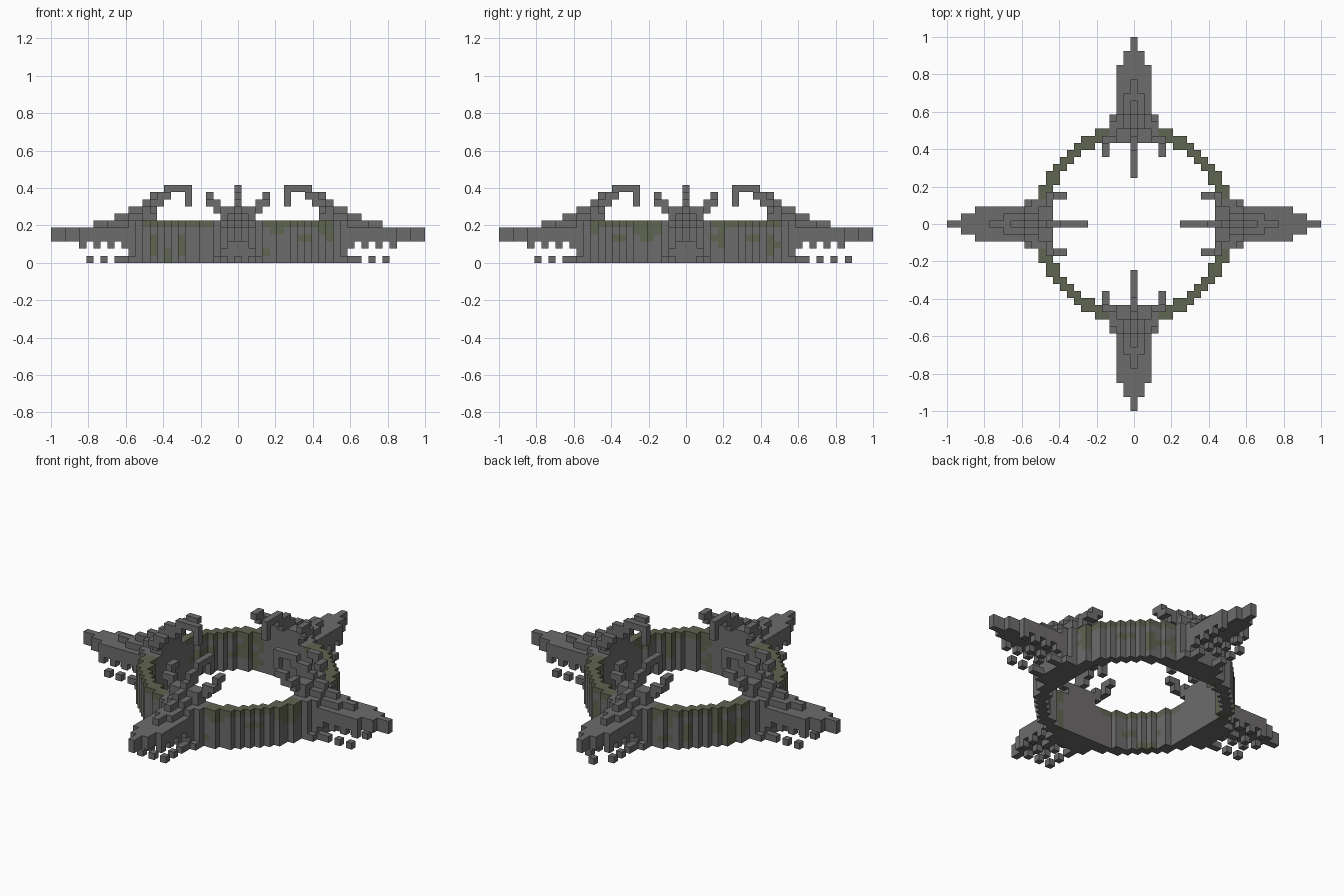
import bpy, math, random
from mathutils import Vector

random.seed(4)
V = 2 / 53  # edge length of one block

cube = bpy.data.objects.get("Cube")
if cube:
    bpy.data.objects.remove(cube)


def material(name, rgb):
    m = bpy.data.materials.new(name)
    m.use_nodes = True
    m.diffuse_color = (*rgb, 1)
    bsdf = m.node_tree.nodes["Principled BSDF"]
    bsdf.inputs["Base Color"].default_value = (*rgb, 1)
    bsdf.inputs["Roughness"].default_value = 0.9
    return m


STONE = material("grey stone", (0.155, 0.15, 0.15))
MOSS = material("mossy stone", (0.118, 0.128, 0.082))

AXES = [Vector(a) for a in ((1, 0, 0), (0, 1, 0), (0, 0, 1))]


def block_object(name, cells, mossy=frozenset()):
    """Mesh of unit blocks, keeping only the exposed faces."""
    verts, faces, mats = {}, [], []
    for c in sorted(cells):
        centre = Vector(c) + Vector((0, 0, 0.5))
        for i in range(3):
            for s in (-1, 1):
                n = AXES[i] * s
                if tuple(int(a + b) for a, b in zip(c, n)) in cells:
                    continue
                u, w = AXES[(i + 1) % 3] * s, AXES[(i + 2) % 3]
                ring = [(-1, -1), (1, -1), (1, 1), (-1, 1)]
                pts = [tuple(centre + (n + u * a + w * b) / 2) for a, b in ring]
                faces.append([verts.setdefault(p, len(verts)) for p in pts])
                mats.append(int(c in mossy))
    mesh = bpy.data.meshes.new(name)
    mesh.from_pydata([Vector(p) * V for p in verts], [], faces)
    mesh.materials.append(STONE)
    mesh.materials.append(MOSS)
    mesh.polygons.foreach_set("material_index", mats)
    mesh.update()
    obj = bpy.data.objects.new(name, mesh)
    bpy.context.collection.objects.link(obj)


def box(r0, r1, half, z0, z1):
    """Blocks from radius r0 to r1, symmetric across the spoke."""
    return {(r, t, z) for r in range(r0, r1 + 1)
            for t in range(-half, half + 1) for z in range(z0, z1 + 1)}


def pair(r0, r1, side, z0, z1):
    """Matching blocks on both sides of the spoke."""
    return {(r, t, z) for r in range(r0, r1 + 1)
            for t in (-side, side) for z in range(z0, z1 + 1)}


def turn(cells, quarter):
    for _ in range(quarter):
        cells = {(-y, x, z) for x, y, z in cells}
    return cells


# Round wall with a mossy top course and scattered moss patches
wall = {(x, y, z) for x in range(-13, 14) for y in range(-13, 14)
        for z in range(6)
        if 12.5 <= math.hypot(x, y) < 14 and min(abs(x), abs(y)) > 3}
seeds = random.sample(sorted(wall), 22)
moss = {c for c in wall if c[2] == 5
        or any(sum(abs(a - b) for a, b in zip(c, s)) < 2 for s in seeds)}
block_object("ring_wall", wall, moss)

# Stepped buttress, widest at the wall and tapering to a point
buttress = (box(12, 14, 3, 0, 5) | box(15, 15, 2, 0, 5) | box(15, 15, 3, 0, 0)
            | box(15, 22, 2, 3, 4) | box(23, 24, 1, 3, 4) | box(25, 26, 0, 3, 4)
            | box(15, 18, 1, 5, 5) | box(19, 20, 0, 5, 5)
            | box(12, 15, 1, 6, 6) | box(16, 17, 0, 6, 6)
            | box(12, 13, 1, 7, 7) | box(14, 15, 0, 7, 7))

# Hooked arm reaching over the opening
arm = (box(11, 13, 0, 8, 8) | box(10, 12, 0, 9, 9)
       | box(7, 10, 0, 10, 10) | box(7, 7, 0, 8, 9))

# Small curved claws beside the arm
claws = (pair(12, 13, 2, 6, 7) | pair(12, 12, 3, 7, 8)
         | pair(11, 12, 4, 8, 8) | pair(10, 11, 4, 9, 9))

# Teeth hanging under the buttress edges
teeth = set()
for r in range(16, 23, 2):
    teeth |= pair(r, r, 2, 2, 2)

# Loose rubble on the ground
rubble = pair(16, 17, 2, 0, 0) | pair(19, 19, 2, 0, 0) | pair(21, 21, 2, 0, 0)

for q, side in enumerate(("left", "back", "right", "front")):
    extra = {"back": box(23, 23, 0, 0, 0), "front": box(21, 21, 0, 0, 0)}
    for part, cells in (("buttress", buttress), ("hooked_arm", arm),
                        ("claws", claws), ("teeth", teeth),
                        ("rubble", rubble | extra.get(side, set()))):
        block_object(f"{side}_{part}", turn(cells, q))
